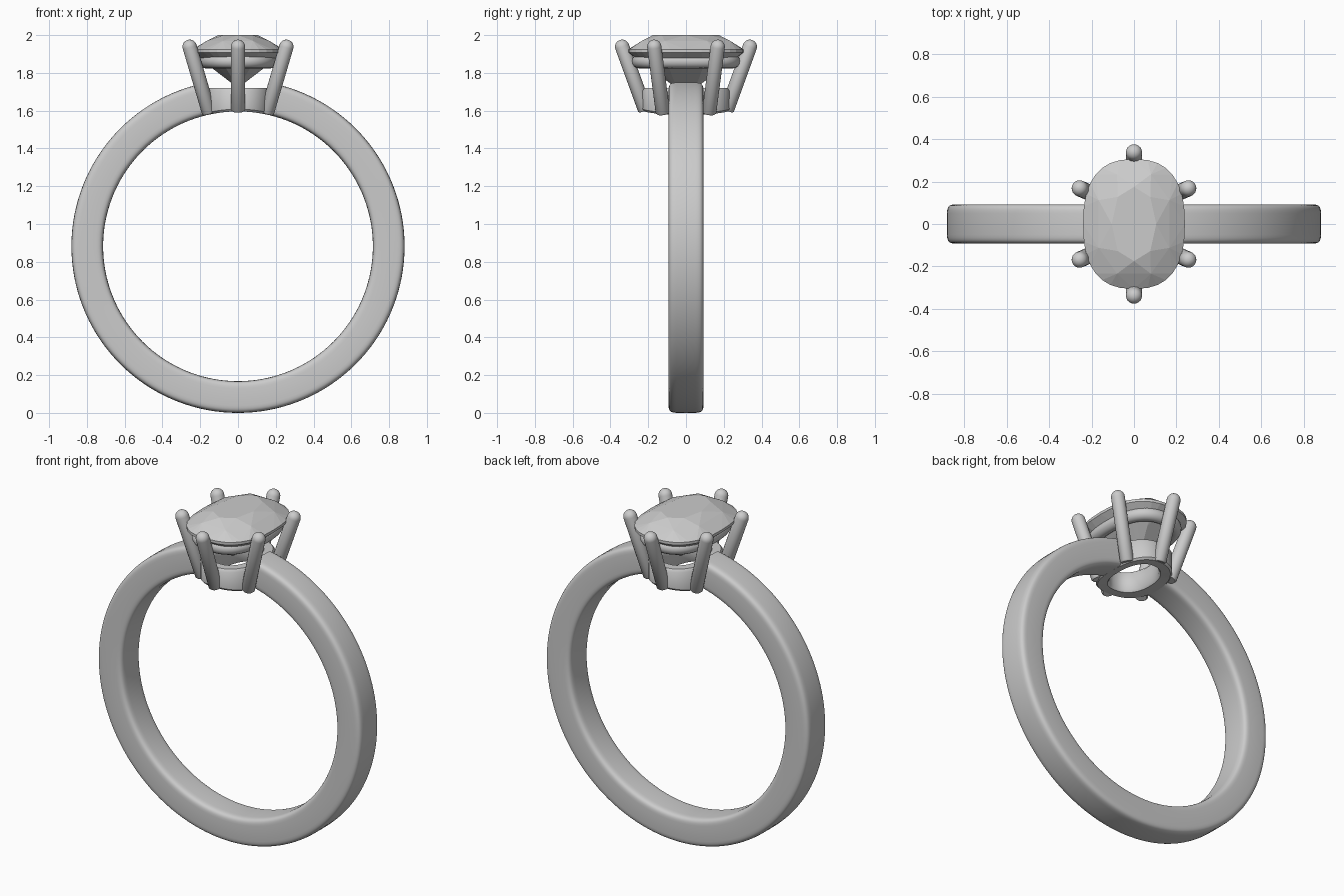
import bpy, bmesh, math
from mathutils import Vector

if "Cube" in bpy.data.objects:
    bpy.data.objects.remove(bpy.data.objects["Cube"])

ZC, R_IN, R_OUT = 0.882, 0.714, 0.882   # band centre height and radii


def oval(a, b, n=2.5, count=64, start=0.0):
    """Superellipse points, half sizes a and b."""
    pts = []
    for i in range(count):
        t = start + 2 * math.pi * i / count
        c, s = math.cos(t), math.sin(t)
        pts.append((a * math.copysign(abs(c) ** (2 / n), c),
                    b * math.copysign(abs(s) ** (2 / n), s)))
    return pts


def finish(bm, name, smooth=True, angle=40):
    bmesh.ops.recalc_face_normals(bm, faces=bm.faces[:])
    me = bpy.data.meshes.new(name)
    bm.to_mesh(me)
    bm.free()
    ob = bpy.data.objects.new(name, me)
    bpy.context.collection.objects.link(ob)
    if smooth:
        bpy.ops.object.select_all(action='DESELECT')
        ob.select_set(True)
        bpy.context.view_layer.objects.active = ob
        bpy.ops.object.shade_smooth_by_angle(angle=math.radians(angle))
    return ob


def loft(name, rings, loop=False):
    """Skin closed rings; loop joins last to first, otherwise ends are capped."""
    bm = bmesh.new()
    vr = [[bm.verts.new(p) for p in ring] for ring in rings]
    n = len(vr[0])
    pairs = list(zip(vr, vr[1:])) + ([(vr[-1], vr[0])] if loop else [])
    for p, q in pairs:
        for j in range(n):
            k = (j + 1) % n
            bm.faces.new((p[j], p[k], q[k], q[j]))
    if not loop:
        bm.faces.new(vr[0])
        bm.faces.new(vr[-1])
    return finish(bm, name)


def finger_z(x):
    return ZC + math.sqrt(R_IN ** 2 - x ** 2)


# Band: rounded section swept around, open under the setting
section = oval((R_OUT - R_IN) / 2, 0.093, 6, 40)
mid, gap, steps = (R_OUT + R_IN) / 2, 0.185, 128
rings = []
for i in range(steps + 1):
    t = gap + (2 * math.pi - 2 * gap) * i / steps
    rings.append([((mid + u) * math.sin(t), v, ZC + (mid + u) * math.cos(t))
                  for u, v in section])
loft("band", rings)

# Base collar: oval tube whose underside follows the finger hole
top = 1.72
ao, bo, ai, bi = 0.175, 0.232, 0.105, 0.16
levels = [(ao - 0.01, bo - 0.01, None, 0), (ao, bo, None, 0.012),
          (ao, bo, top - 0.015, 0), (ao - 0.012, bo - 0.012, top, 0),
          (ai + 0.012, bi + 0.012, top, 0), (ai, bi, top - 0.015, 0),
          (ai, bi, None, 0.012), (ai + 0.01, bi + 0.01, None, 0)]
loft("base_collar", [[(x, y, finger_z(x) + dz if z is None else z)
                      for x, y in oval(a, b, 2.3)] for a, b, z, dz in levels], loop=True)

# Gallery rail under the stone
rail = []
for i in range(16):
    t = 2 * math.pi * i / 16
    d = 0.036 * math.cos(t)
    rail.append([(x, y, 1.862 + 0.038 * math.sin(t))
                 for x, y in oval(0.172 + d, 0.25 + d)])
loft("gallery_rail", rail, loop=True)


# Prongs: leaning rods with domed tips
def prong(name, foot, tip, r=0.038, seg=20):
    foot, tip = Vector(foot), Vector(tip)
    axis = (tip - foot).normalized()
    u = axis.cross(Vector((0, 0, 1))).normalized()
    v = axis.cross(u)
    prof = [(r - 0.006, 0), (r, 0.008)]
    length = (tip - foot).length
    for i in range(8):
        a = math.radians(i * 12.5)
        prof.append((r * math.cos(a), length + r * math.sin(a)))
    loft(name, [[foot + axis * h + (u * math.cos(2 * math.pi * j / seg)
                 + v * math.sin(2 * math.pi * j / seg)) * rad
                 for j in range(seg)] for rad, h in prof])


for sy, side in ((-1, "front"), (1, "back")):
    prong(side + "_prong", (0, sy * 0.215, 1.6), (0, sy * 0.338, 1.938))
    for sx, hand in ((-1, "left"), (1, "right")):
        prong(f"{side}_{hand}_prong", (sx * 0.152, sy * 0.122, 1.585),
              (sx * 0.256, sy * 0.168, 1.938))

# Stone: faceted cushion cut as the hull of its facet corners
bm = bmesh.new()
corners = [(x, y, 2.0) for x, y in oval(0.105, 0.175, 2.2, 8)]               # table
corners += [(x, y, 1.969) for x, y in oval(0.178, 0.25, 2.4, 8, math.pi / 8)]  # crown
corners += [(x, y, z) for z in (1.908, 1.924) for x, y in oval(0.24, 0.306, 2.5, 32)]
corners += [(x, y, 1.82) for x, y in oval(0.14, 0.2, 2.3, 8, math.pi / 8)]     # pavilion
corners += [(0, -0.05, 1.72), (0, 0.05, 1.72)]                               # keel
for p in corners:
    bm.verts.new(p)
res = bmesh.ops.convex_hull(bm, input=bm.verts[:])
loose = [v for v in bm.verts if not v.link_faces]
bmesh.ops.delete(bm, geom=loose, context='VERTS')
bmesh.ops.dissolve_limit(bm, angle_limit=math.radians(1), verts=bm.verts[:], edges=bm.edges[:])
finish(bm, "stone", smooth=False)
